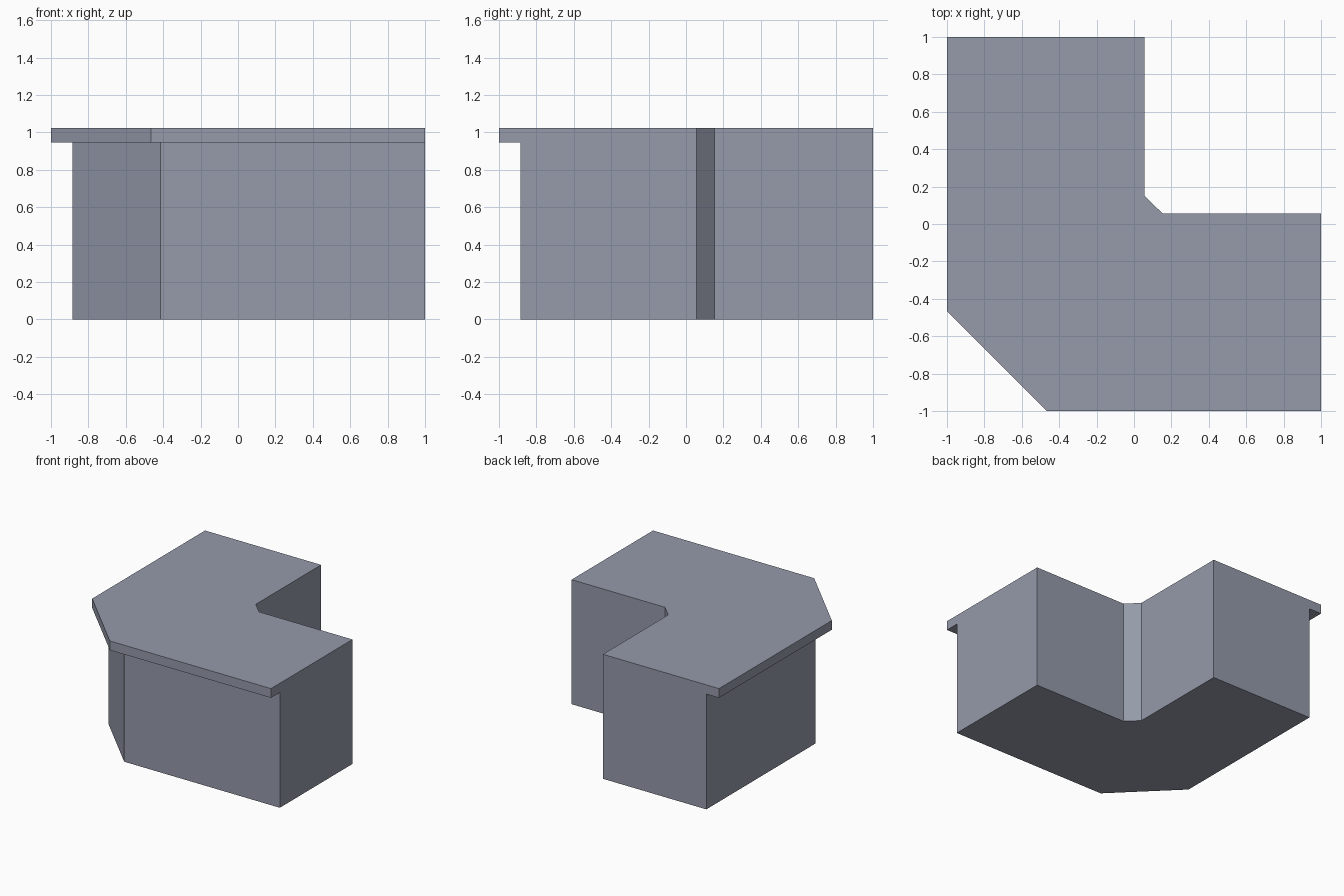
import bpy, bmesh

if "Cube" in bpy.data.objects:
    bpy.data.objects.remove(bpy.data.objects["Cube"])

# Plan outlines: recessed body front, overhanging top front, and inner back wall
BODY = [(-0.885, 1), (-0.885, -0.415), (-0.415, -0.885), (1, -0.885)]
TOP = [(-1, 1), (-1, -0.465), (-0.465, -1), (1, -1)]
INNER = [(0.055, 1), (0.055, 0.152), (0.152, 0.057), (1, 0.057)]
LEDGE_Z, TOP_Z = 0.947, 1.023

bm = bmesh.new()


def rail(points, z):
    return [bm.verts.new((x, y, z)) for x, y in points]


# Cross-section rails, in order around the corner counter's section
rails = [rail(BODY, 0), rail(BODY, LEDGE_Z), rail(TOP, LEDGE_Z),
         rail(TOP, TOP_Z), rail(INNER, TOP_Z), rail(INNER, 0)]

# Front, ledge underside, lip and inner walls, strip by strip
for k in (0, 1, 2, 4):
    a, b = rails[k], rails[k + 1]
    for i in range(3):
        bm.faces.new((a[i], a[i + 1], b[i + 1], b[i]))

# Worktop and floor as single flat faces
bm.faces.new(rails[3] + rails[4][::-1])
bm.faces.new(rails[0] + rails[5][::-1])

# Flat ends of both arms
for i in (0, 3):
    bm.faces.new([r[i] for r in rails])

bmesh.ops.recalc_face_normals(bm, faces=bm.faces[:])
mesh = bpy.data.meshes.new("corner_counter")
bm.to_mesh(mesh)
bm.free()

# Single blue-grey finish
mat = bpy.data.materials.new("blue_grey")
mat.diffuse_color = (0.30, 0.325, 0.40, 1)
mat.use_nodes = True
mat.node_tree.nodes["Principled BSDF"].inputs["Base Color"].default_value = mat.diffuse_color
mesh.materials.append(mat)

counter = bpy.data.objects.new("corner_counter", mesh)
bpy.context.collection.objects.link(counter)
